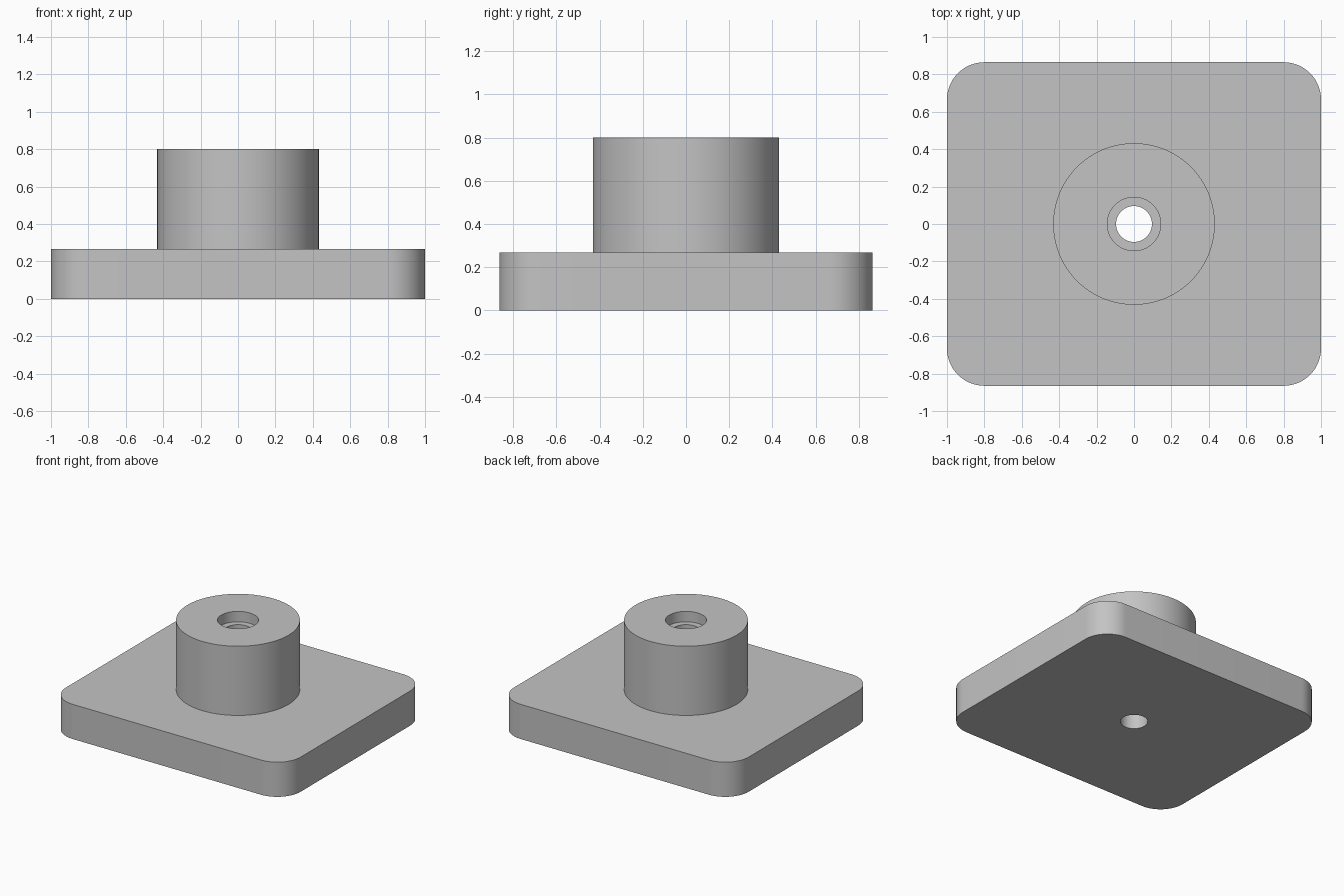
import bpy
import bmesh
import math

cube = bpy.data.objects.get("Cube")
if cube:
    bpy.data.objects.remove(cube, do_unlink=True)

WIDTH, DEPTH, CORNER = 2.0, 1.73, 0.2
PLATE_TOP, BOSS_TOP = 0.267, 0.8
BOSS_R, BORE_R, HOLE_R = 0.432, 0.143, 0.096
BORE_DEPTH = 0.08

grey = bpy.data.materials.new("plain grey")
grey.use_nodes = True
colour = (0.55, 0.55, 0.55, 1)
grey.diffuse_color = colour
grey.node_tree.nodes["Principled BSDF"].inputs["Base Color"].default_value = colour


def add_object(name, bm):
    mesh = bpy.data.meshes.new(name)
    bm.to_mesh(mesh)
    bm.free()
    mesh.materials.append(grey)
    obj = bpy.data.objects.new(name, mesh)
    bpy.context.collection.objects.link(obj)
    return obj


def cylinder(name, radius, bottom, top):
    bm = bmesh.new()
    bmesh.ops.create_cone(bm, cap_ends=True, segments=96, radius1=radius,
                          radius2=radius, depth=top - bottom)
    bmesh.ops.translate(bm, verts=bm.verts, vec=(0, 0, (top + bottom) / 2))
    return add_object(name, bm)


def combine(target, tool, operation):
    mod = target.modifiers.new(tool.name, "BOOLEAN")
    mod.operation = operation
    mod.solver = "EXACT"
    mod.object = tool
    bpy.context.view_layer.objects.active = target
    bpy.ops.object.modifier_apply(modifier=mod.name)
    bpy.data.objects.remove(tool, do_unlink=True)


# Base plate with rounded vertical corners
bm = bmesh.new()
bmesh.ops.create_cube(bm, size=1)
bmesh.ops.scale(bm, verts=bm.verts, vec=(WIDTH, DEPTH, PLATE_TOP))
bmesh.ops.translate(bm, verts=bm.verts, vec=(0, 0, PLATE_TOP / 2))
uprights = [e for e in bm.edges
            if abs(e.verts[0].co.z - e.verts[1].co.z) > PLATE_TOP / 2]
bmesh.ops.bevel(bm, geom=uprights, offset=CORNER, offset_type="OFFSET",
                segments=16, profile=0.5, affect="EDGES")
plate = add_object("plate_with_boss", bm)

# Round boss, joined to the plate as one solid
combine(plate, cylinder("boss", BOSS_R, PLATE_TOP / 2, BOSS_TOP), "UNION")

# Counterbore in the boss and through hole
combine(plate, cylinder("counterbore", BORE_R, BOSS_TOP - BORE_DEPTH, BOSS_TOP + 0.1), "DIFFERENCE")
combine(plate, cylinder("through_hole", HOLE_R, -0.1, BOSS_TOP + 0.1), "DIFFERENCE")

# Smooth round walls, sharp rims
bpy.ops.object.select_all(action="DESELECT")
plate.select_set(True)
bpy.context.view_layer.objects.active = plate
bpy.ops.object.shade_smooth_by_angle(angle=math.radians(30))
